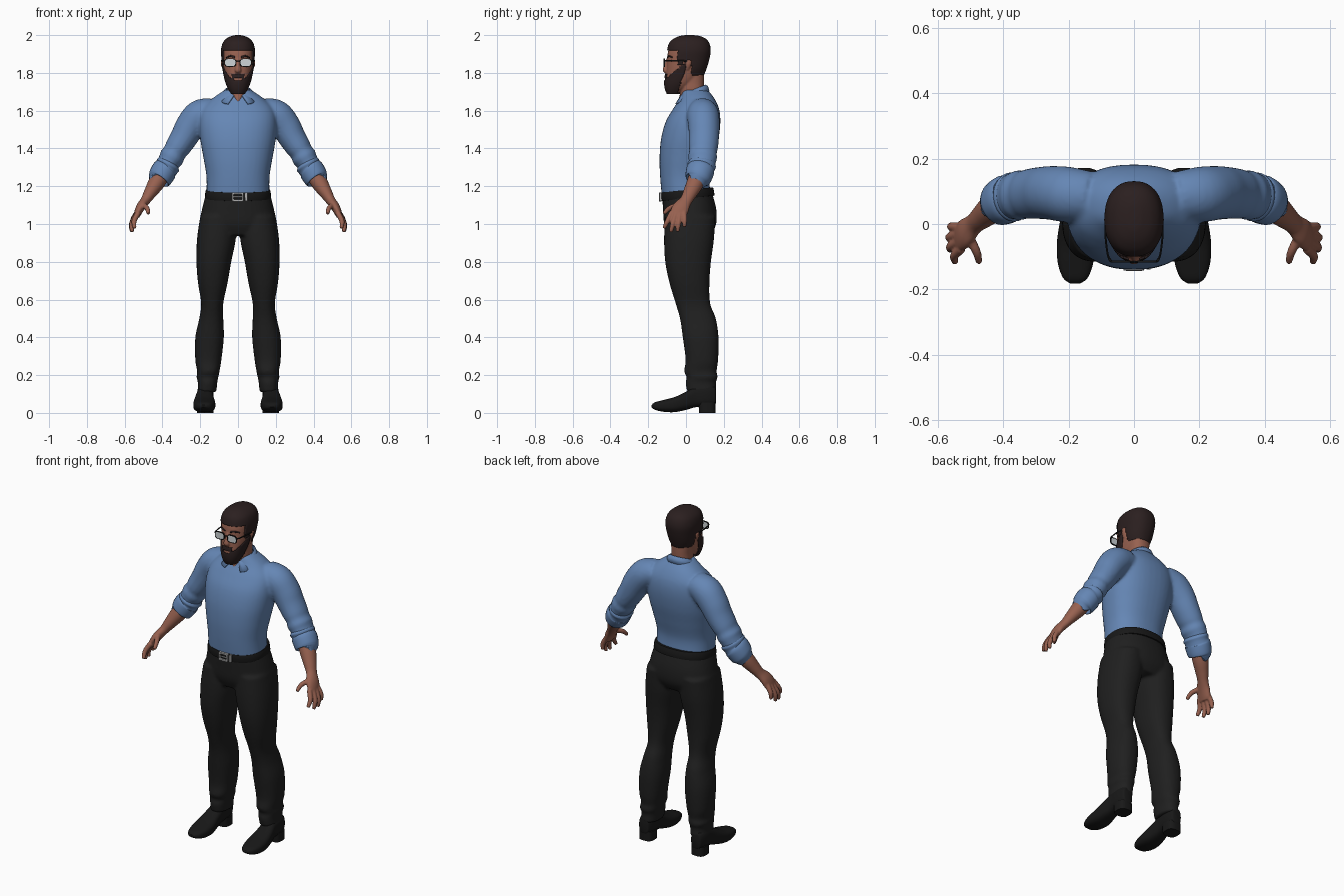
import bpy, bmesh, math
from mathutils import Vector

if "Cube" in bpy.data.objects:
    bpy.data.objects.remove(bpy.data.objects["Cube"])


def material(name, r, g, b):
    m = bpy.data.materials.new(name)
    m.use_nodes = True
    m.diffuse_color = (r, g, b, 1)
    m.node_tree.nodes["Principled BSDF"].inputs["Base Color"].default_value = (r, g, b, 1)
    return m


SHIRT = material("blue cotton", .13, .24, .46)
SKIN = material("warm skin", .31, .12, .08)
HAIR = material("dark brown hair", .024, .014, .014)
CLOTH = material("black cloth", .014, .014, .014)
LEATHER = material("black leather", .009, .009, .009)
METAL = material("grey metal", .42, .42, .42)
GLASS = material("pale glass", .62, .66, .68)


def smooth_path(rows, steps):
    """Catmull-Rom interpolation through rows of numbers."""
    out = []
    for i in range(len(rows) - 1):
        quad = (rows[max(i - 1, 0)], rows[i], rows[i + 1], rows[min(i + 2, len(rows) - 1)])
        for k in range(steps):
            t = k / steps
            out.append([b + .5 * t * (c - a + t * (2 * a - 5 * b + 4 * c - d + t * (3 * (b - c) + d - a)))
                        for a, b, c, d in zip(*quad)])
    return out + [list(rows[-1])]


def circle(sides, power=2):
    for i in range(sides):
        a = math.tau * i / sides
        yield [math.copysign(abs(f(a)) ** (2 / power), f(a)) for f in (math.cos, math.sin)]


def ring(t, a0, a1, b0, b1, axis="z", sides=40, power=2.3):
    """Rounded outline given by its extents on one level of an axis."""
    pts = []
    for c, s in circle(sides, power):
        a, b = (a0 + a1 + c * (a1 - a0)) / 2, (b0 + b1 + s * (b1 - b0)) / 2
        pts.append(Vector((a, b, t) if axis == "z" else (a, t, b)))
    return pts


def skin(bm, rings, closed=False):
    loops = [[bm.verts.new(p) for p in r] for r in rings]
    n = len(loops[0])
    for k in range(len(loops) - (0 if closed else 1)):
        lo, hi = loops[k], loops[(k + 1) % len(loops)]
        for i in range(n):
            bm.faces.new((lo[i], lo[(i + 1) % n], hi[(i + 1) % n], hi[i]))
    if not closed:
        bm.faces.new(loops[0][::-1])
        bm.faces.new(loops[-1])


def loft(bm, rows, side=1, steps=5, **kw):
    rows = smooth_path(rows, steps)
    skin(bm, [[Vector((p.x * side, p.y, p.z)) for p in ring(*r, **kw)] for r in rows])


def tube(bm, rows, side=1, steps=5, sides=24):
    """Limb through rows of x, y, z, width, depth."""
    rows = smooth_path(rows, steps)
    pts = [Vector(r[:3]) for r in rows]
    rings = []
    for i, p in enumerate(pts):
        t = (pts[min(i + 1, len(pts) - 1)] - pts[max(i - 1, 0)]).normalized()
        ref = Vector((0, 1, 0)) if abs(t.y) < .9 else Vector((0, 0, 1))
        v = (ref - t * t.dot(ref)).normalized()
        u = v.cross(t)
        ps = [p + u * c * rows[i][3] + v * s * rows[i][4] for c, s in circle(sides)]
        rings.append([Vector((q.x * side, q.y, q.z)) for q in ps])
    skin(bm, rings)


def finish(name, bm, mat, voxel=0, relax=4, keep=None, shell=0):
    bmesh.ops.recalc_face_normals(bm, faces=bm.faces)
    if keep:
        drop = [f for f in bm.faces if not keep(*f.calc_center_median())]
        bmesh.ops.delete(bm, geom=drop, context="FACES")
    me = bpy.data.meshes.new(name)
    bm.to_mesh(me)
    bm.free()
    ob = bpy.data.objects.new(name, me)
    bpy.context.collection.objects.link(ob)
    me.materials.append(mat)
    if shell:
        mod = ob.modifiers.new("thickness", "SOLIDIFY")
        mod.thickness, mod.offset = shell, -1
    if voxel:
        mod = ob.modifiers.new("fuse", "REMESH")
        mod.mode, mod.voxel_size, mod.use_smooth_shade = "VOXEL", voxel, True
        mod = ob.modifiers.new("relax", "SMOOTH")
        mod.factor, mod.iterations = .5, relax
    bpy.ops.object.select_all(action="DESELECT")
    ob.select_set(True)
    bpy.context.view_layer.objects.active = ob
    if voxel:
        bpy.ops.object.shade_smooth()
    else:
        bpy.ops.object.shade_smooth_by_angle(angle=math.radians(40))
    return ob


def body(half_rows):
    return [(z, -w, w, y0, y1) for z, w, y0, y1 in half_rows]


# Shirt: torso and both sleeves fused together
bm = bmesh.new()
loft(bm, body([(1.15, .167, -.128, .13), (1.25, .167, -.137, .125), (1.35, .183, -.14, .148),
               (1.45, .2, -.132, .172), (1.54, .205, -.108, .182), (1.61, .19, -.068, .175),
               (1.665, .135, -.032, .15), (1.71, .07, -.018, .115)]))
SLEEVE = [(.13, .085, 1.6, .07, .075), (.2, .09, 1.575, .084, .085), (.25, .095, 1.52, .08, .083),
          (.285, .095, 1.46, .073, .08), (.32, .092, 1.405, .067, .077), (.336, .09, 1.38, .061, .073),
          (.35, .088, 1.355, .067, .077), (.365, .086, 1.33, .06, .072), (.39, .078, 1.285, .058, .066)]
for s in (1, -1):
    tube(bm, SLEEVE, s)
finish("shirt", bm, SHIRT, .009, 5)

# Rolled cuffs, forearms and hands
FINGERS = [((.528, -.075, 1.06), (.55, -.098, 1.015), (.547, -.117, .978)),
           ((.538, -.055, 1.05), (.562, -.07, 1.0), (.56, -.08, .958)),
           ((.54, -.032, 1.05), (.564, -.04, 1.0), (.563, -.045, .96)),
           ((.535, -.01, 1.06), (.558, -.008, 1.02), (.56, -.008, .985)),
           ((.505, -.04, 1.1), (.482, -.085, 1.085), (.474, -.117, 1.055))]
for s, word in ((1, "left"), (-1, "right")):
    bm = bmesh.new()
    tube(bm, [(.362, .085, 1.325, .055, .066), (.37, .083, 1.312, .066, .076), (.38, .08, 1.295, .062, .071),
              (.39, .076, 1.283, .068, .075), (.41, .066, 1.25, .066, .071), (.42, .061, 1.236, .06, .065),
              (.421, .06, 1.234, .045, .05)], s)
    finish(word + "_cuff", bm, SHIRT)
    bm = bmesh.new()
    tube(bm, [(.38, .08, 1.3, .044, .046), (.43, .05, 1.22, .044, .046), (.465, .022, 1.165, .034, .038),
              (.49, 0, 1.125, .026, .033), (.515, -.025, 1.09, .024, .044), (.532, -.04, 1.055, .019, .045),
              (.538, -.043, 1.035, .014, .036)], s)
    for path in FINGERS:
        tube(bm, [(*p, r, r) for p, r in zip(path, (.015, .0135, .01))], s, sides=12)
    finish(word + "_arm_and_hand", bm, SKIN, .0045, 3)

# Collar folded around the neck with two front points
bm = bmesh.new()
rows = []
for i in range(41):
    a = math.radians(-90 + 17 + 326 * i / 40)
    point = max(0, -math.sin(a) - .55) / .45
    c, s = math.cos(a), math.sin(a)
    top = 1.713 + .025 * s
    rows.append([bm.verts.new(p) for p in (
        (.055 * c, .042 + .057 * s, top - .03), (.062 * c, .042 + .063 * s, top),
        (.074 * c, .042 + .074 * s, top - .008),
        ((.088 + .1 * point) * c, .042 + (.083 + .022 * point) * s, top - .036 - .018 * point))])
for p, q in zip(rows, rows[1:]):
    for k in range(3):
        bm.faces.new((p[k], q[k], q[k + 1], p[k + 1]))
finish("collar", bm, SHIRT, shell=.006)

# Trousers: pelvis and both legs fused together
bm = bmesh.new()
loft(bm, body([(.94, .16, -.09, .13), (1, .2, -.115, .16), (1.08, .19, -.122, .16), (1.165, .168, -.126, .138)]))
for s in (1, -1):
    loft(bm, [(1.04, .012, .2, -.11, .155), (.92, .012, .217, -.116, .148), (.8, .036, .22, -.11, .132),
              (.69, .055, .212, -.088, .124), (.58, .078, .195, -.055, .128), (.5, .078, .205, -.032, .158),
              (.4, .075, .226, -.017, .172), (.28, .088, .226, -.002, .17), (.22, .098, .216, -.01, .162),
              (.19, .104, .22, .004, .168), (.16, .11, .212, -.002, .158), (.11, .114, .214, .006, .162)], s)
finish("trousers", bm, CLOTH, .009, 4)

# Shoes with heel blocks
for s, word in ((1, "left"), (-1, "right")):
    bm = bmesh.new()
    loft(bm, [(-.182, .165, .195, .03, .042), (-.165, .142, .217, .017, .056), (-.12, .125, .233, .006, .068),
              (-.06, .12, .236, .004, .084), (0, .128, .228, .016, .112), (.05, .132, .218, .03, .14),
              (.11, .13, .216, .036, .15), (.15, .14, .206, .04, .14), (.158, .15, .196, .05, .12)],
         s, axis="y", power=2.8)
    finish(word + "_shoe", bm, LEATHER)
    bm = bmesh.new()
    loft(bm, [(0, .13, .216, .07, .156), (.055, .13, .216, .065, .156)], s, steps=1, power=3)
    finish(word + "_heel", bm, LEATHER)

# Belt, rising toward the back, with its buckle
bm = bmesh.new()
loft(bm, body([(1.125, .172, -.129, .148), (1.13, .175, -.132, .151),
               (1.165, .172, -.133, .145), (1.17, .168, -.129, .141)]), steps=2)
for v in bm.verts:
    v.co.z += .1 * (v.co.y + .1)
finish("belt", bm, LEATHER)


def frame(bm, x0, x1, z0, z1, y, depth, rim, power):
    levels = [(y, 0), (y + depth, 0), (y + depth, rim), (y, rim)]
    skin(bm, [ring(t, x0 + d, x1 - d, z0 + d, z1 - d, axis="y", power=power) for t, d in levels], True)


bm = bmesh.new()
frame(bm, -.032, .03, 1.12, 1.168, -.142, .013, .009, 8)
tube(bm, [(-.025, -.14, 1.144, .004, .004), (.025, -.14, 1.144, .004, .004)], sides=8)
loft(bm, [(-.139, .038, .05, 1.122, 1.166), (-.125, .038, .05, 1.122, 1.166)], steps=1, axis="y", power=8)
finish("belt_buckle", bm, METAL)

# Head with neck, nose and ears
HEAD = [(1.695, .03, -.095, -.035), (1.715, .046, -.106, 0), (1.75, .061, -.11, .05), (1.8, .073, -.105, .09),
        (1.85, .079, -.101, .105), (1.92, .08, -.093, .11), (1.965, .06, -.06, .09), (1.98, .03, -.02, .05)]
bm = bmesh.new()
loft(bm, body(HEAD))
loft(bm, body([(1.645, .012, -.043, .05), (1.67, .032, -.037, .08), (1.7, .054, -.03, .092),
               (1.75, .056, -.028, .095), (1.8, .06, -.03, .095)]))
tube(bm, [(0, -.094, 1.872, .008, .01), (0, -.104, 1.84, .011, .012), (0, -.111, 1.815, .017, .013),
          (0, -.105, 1.803, .012, .008)], sides=16)
for s in (1, -1):
    tube(bm, [(.074, .006, 1.818, .007, .008), (.081, .012, 1.845, .01, .016), (.083, .016, 1.868, .008, .014)], s)
finish("head_and_neck", bm, SKIN, .005, 3)


# Short hair, cut along the hairline
def hairline(x, y, z):
    low = 1.922 if y < -.045 else 1.84 if y < -.012 else 1.865 if y < .03 else 1.787
    return z > low


bm = bmesh.new()
loft(bm, body([(1.775, .062, -.1, .09), (1.82, .08, -.108, .108), (1.87, .087, -.105, .123),
               (1.92, .09, -.1, .131), (1.96, .08, -.088, .122), (1.984, .058, -.06, .1),
               (1.997, .028, -.025, .065), (2, .008, .005, .03)]), steps=9, sides=80)
finish("hair", bm, HAIR, keep=hairline, shell=.012)


# Beard and moustache, open at the mouth
def beard_area(x, y, z):
    top = max(1.797 if abs(x) < .034 and y < 0 else 0, 1.776 + .8 * (y + .1))
    mouth = abs(x) < .022 and 1.758 < z < 1.772 and y < -.07
    return z < top and y < .003 + .3 * (z - 1.85) and not mouth


bm = bmesh.new()
loft(bm, body([(z - (.008 if i == 0 else 0), w + .006, y0 - .006, y1 + .006)
               for i, (z, w, y0, y1) in enumerate(HEAD)]), steps=10, sides=96)
finish("beard", bm, HAIR, keep=beard_area, shell=.009)

# Eyebrows and glasses
brows, rims, lenses = bmesh.new(), bmesh.new(), bmesh.new()
for s in (1, -1):
    tube(brows, [(.016, -.096, 1.883, .005, .004), (.04, -.091, 1.889, .005, .005),
                 (.062, -.072, 1.882, .003, .004)], s, sides=10)
    x0, x1 = sorted((.01 * s, .072 * s))
    frame(rims, x0, x1, 1.832, 1.877, -.118, .007, .004, 3.5)
    loft(lenses, [(-.117, x0 + .003, x1 - .003, 1.835, 1.874), (-.112, x0 + .003, x1 - .003, 1.835, 1.874)],
         steps=1, axis="y", power=3.5)
    tube(rims, [(.07, -.115, 1.864, .004, .004), (.08, -.095, 1.864, .003, .004), (.087, -.04, 1.864, .003, .004),
                (.087, .012, 1.862, .003, .004)], s, sides=8)
tube(rims, [(-.012, -.116, 1.86, .003, .003), (0, -.117, 1.864, .003, .003), (.012, -.116, 1.86, .003, .003)], sides=8)
finish("eyebrows", brows, HAIR)
finish("glasses_frame", rims, LEATHER)
finish("glasses_lenses", lenses, GLASS)
